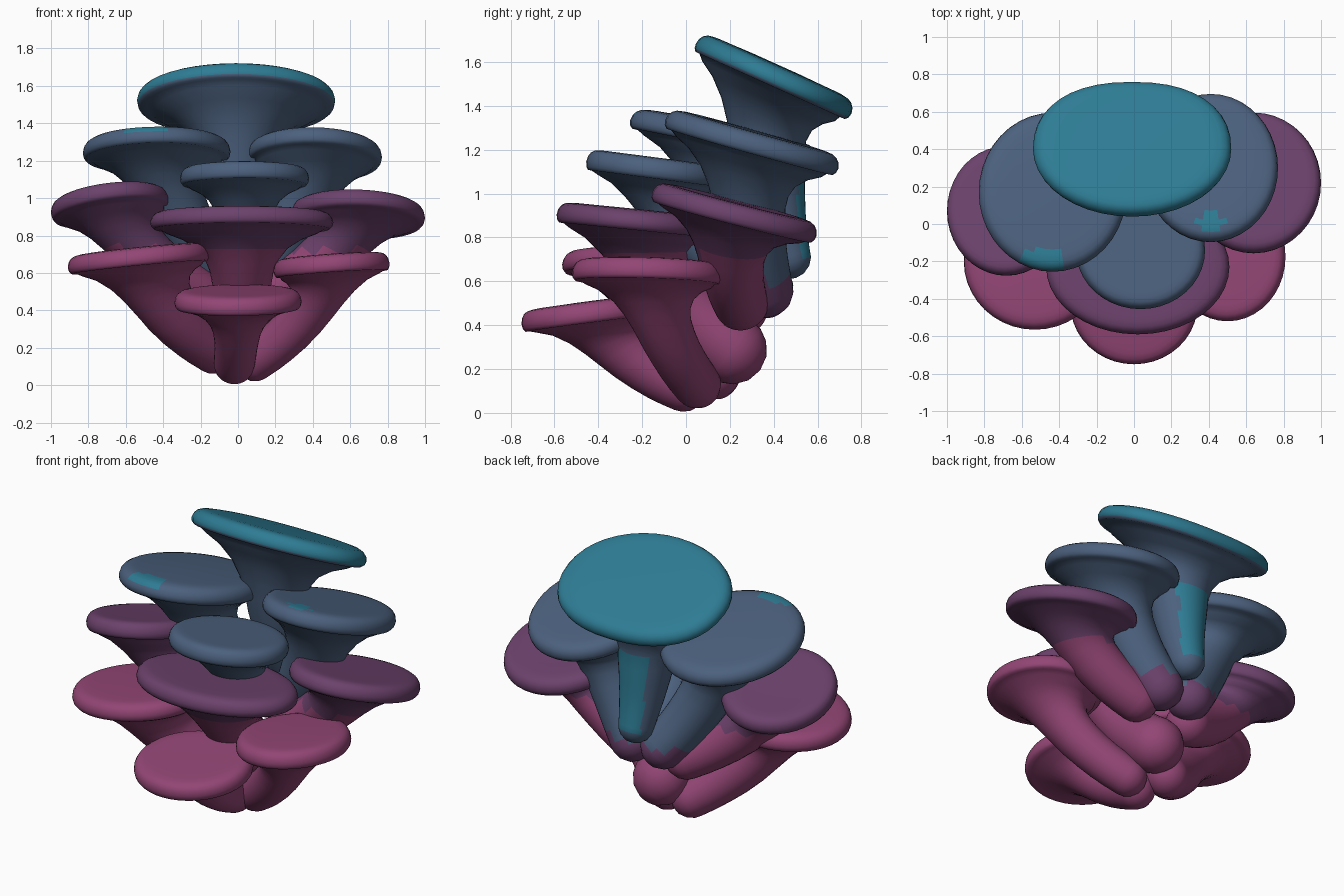
import bpy, bmesh, math
from mathutils import Vector

if "Cube" in bpy.data.objects:
    bpy.data.objects.remove(bpy.data.objects["Cube"])


def lin(c):
    c /= 255
    return c / 12.92 if c < 0.04 else ((c + 0.055) / 1.055) ** 2.4


def material(name, r, g, b):
    m = bpy.data.materials.new(name)
    m.diffuse_color = (lin(r), lin(g), lin(b), 1)
    m.use_nodes = True
    m.node_tree.nodes["Principled BSDF"].inputs["Base Color"].default_value = m.diffuse_color
    return m


PINK, PURPLE, SLATE, TEAL = range(4)
MATS = [material("pink", 147, 70, 117), material("purple", 108, 66, 108),
        material("slate", 76, 97, 126), material("teal", 46, 124, 148)]
SIDES = 40

# stem: (position along stem, share of the cap radius blended in)
FLARE = [(0.0, 0.0), (0.1, 0.0), (0.2, 0.0), (0.32, 0.0), (0.45, 0.02), (0.58, 0.06),
         (0.69, 0.14), (0.79, 0.28), (0.88, 0.5), (0.95, 0.74)]
# cap: (share of cap radius, height from the cap plane)
CAP = [(0.9, -0.045), (0.96, -0.039), (0.99, -0.022), (1.0, 0.0), (0.985, 0.024),
       (0.95, 0.04), (0.9, 0.047), (0.82, 0.046), (0.74, 0.042), (0.6, 0.034), (0.3, 0.024)]


def mushroom(name, root, r0, r1, cap, rx, ry, sx, sy, dome, colour, square=1.0):
    """One trumpet: rounded root r0, stem r1, flare, tilted cap plate."""
    root, cap = Vector(root), Vector(cap)
    n = Vector((-sx, -sy, 1)).normalized()
    u1, v1 = Vector((1, 0, sx)), Vector((0, 1, sy))
    end = cap - n * 0.045
    ctrl = (root + end) * 0.5
    ctrl = ctrl.lerp(end - n * (end - root).length * 0.5, 0.45)
    bm = bmesh.new()
    rings = []

    def ring(c, u, v, a, b, droop=0.0, pw=1.0):
        vs = []
        for i in range(SIDES):
            t = 2 * math.pi * i / SIDES
            x, y = math.cos(t), math.sin(t)
            if y > 0:  # squarer back edge
                x = math.copysign(abs(x) ** pw, x)
                y = y ** pw
            p = c + u * (a * x) + v * (b * y)
            p.z -= droop
            vs.append(bm.verts.new(p))
        rings.append(vs)

    def frame(s):
        tan = ((ctrl - root) * (1 - s) + (end - ctrl) * s).normalized()
        d = tan.lerp(n, s ** 2).normalized()
        u = (Vector((1, 0, 0)) - d * d.x).normalized()
        return tan, u, d.cross(u)

    # rounded root
    tan, u, v = frame(0)
    tip = bm.verts.new(root - tan * r0)
    for deg in (65, 40, 18):
        a = math.radians(deg)
        r = r0 * math.cos(a)
        ring(root - tan * r0 * math.sin(a), u, v, r, r)
    # stem
    for s, k in FLARE:
        c = root * (1 - s) ** 2 + ctrl * 2 * s * (1 - s) + end * s * s
        _, u, v = frame(s)
        w = min(1, k * 1.6)
        u, v = u.lerp(u1, w), v.lerp(v1, w)
        base = r0 + (r1 - r0) * min(1, s * 2.5)
        ring(c, u, v, base + (rx - base) * k, base + (ry - base) * k,
             dome * k * k, 1 + (square - 1) * k)
    # cap underside, rim and top
    for k, h in CAP:
        ring(cap + n * h, u1, v1, rx * k, ry * k, dome * k * k, square)
    top = bm.verts.new(cap + n * 0.02)

    for a, b in zip(rings, rings[1:]):
        for i in range(SIDES):
            j = (i + 1) % SIDES
            bm.faces.new((a[i], a[j], b[j], b[i]))
    for i in range(SIDES):
        j = (i + 1) % SIDES
        bm.faces.new((tip, rings[0][j], rings[0][i]))
        bm.faces.new((top, rings[-1][i], rings[-1][j]))
    bmesh.ops.recalc_face_normals(bm, faces=bm.faces)
    for f in bm.faces:
        f.smooth = True
        f.normal_update()
        f.material_index = colour(f.calc_center_median(), f.normal.dot(n))
    me = bpy.data.meshes.new(name)
    bm.to_mesh(me)
    bm.free()
    for m in MATS:
        me.materials.append(m)
    bpy.context.collection.objects.link(bpy.data.objects.new(name, me))


# colour rules by tier
def low(c, up):
    return PINK


def middle(c, up):
    return PURPLE if c.z > 0.72 else PINK


def upper(c, up):
    if up > 0.5:  # teal flecks on the cap tops
        if math.hypot((c.x + 0.48) / 0.115, (c.y + 0.185) / 0.07) < 1:
            return TEAL
        if math.hypot((c.x - 0.41) / 0.075, (c.y - 0.01) / 0.045) < 1:
            return TEAL
    return SLATE if c.z > 0.6 else PURPLE


def crown(c, up):
    return TEAL if up > -0.45 and c.z > 1.34 and math.hypot(c.x / 0.53, (c.y - 0.4) / 0.36) > 0.93 \
        or up > 0.3 else SLATE


# bottom tier
mushroom("low_front_mushroom", (-0.02, -0.01, 0.115), 0.11, 0.115,
         (0.0, -0.43, 0.49), 0.34, 0.32, 0.01, 0.13, 0.045, low)
mushroom("low_left_mushroom", (-0.13, 0.13, 0.18), 0.12, 0.15,
         (-0.53, -0.20, 0.715), 0.38, 0.365, 0.10, -0.03, 0.05, low)
mushroom("low_right_mushroom", (0.09, 0.05, 0.13), 0.11, 0.12,
         (0.50, -0.175, 0.68), 0.31, 0.345, 0.07, -0.03, 0.05, low)
# middle tier
mushroom("middle_front_mushroom", (0.02, 0.21, 0.29), 0.16, 0.15,
         (0.02, -0.23, 0.91), 0.49, 0.36, 0.0, -0.10, 0.04, middle)
mushroom("middle_right_mushroom", (0.19, 0.25, 0.50), 0.125, 0.14,
         (0.64, 0.22, 0.945), 0.36, 0.375, -0.03, -0.26, 0.04, middle)
mushroom("middle_left_mushroom", (-0.18, 0.25, 0.48), 0.125, 0.14,
         (-0.685, 0.07, 0.99), 0.315, 0.345, 0.12, -0.24, 0.035, middle)
# upper tier
mushroom("upper_front_mushroom", (0.03, 0.26, 0.62), 0.12, 0.13,
         (0.035, -0.14, 1.145), 0.345, 0.315, 0.0, -0.13, 0.04, upper)
mushroom("upper_left_mushroom", (-0.10, 0.36, 0.57), 0.13, 0.15,
         (-0.435, 0.17, 1.30), 0.395, 0.425, 0.01, -0.21, 0.055, upper)
mushroom("upper_right_mushroom", (0.11, 0.36, 0.56), 0.13, 0.15,
         (0.41, 0.30, 1.27), 0.36, 0.395, -0.02, -0.28, 0.045, upper)
# crown
mushroom("crown_mushroom", (0.01, 0.47, 0.71), 0.10, 0.155,
         (-0.01, 0.40, 1.575), 0.53, 0.355, 0.0, -0.45, 0.05, crown, 0.87)
